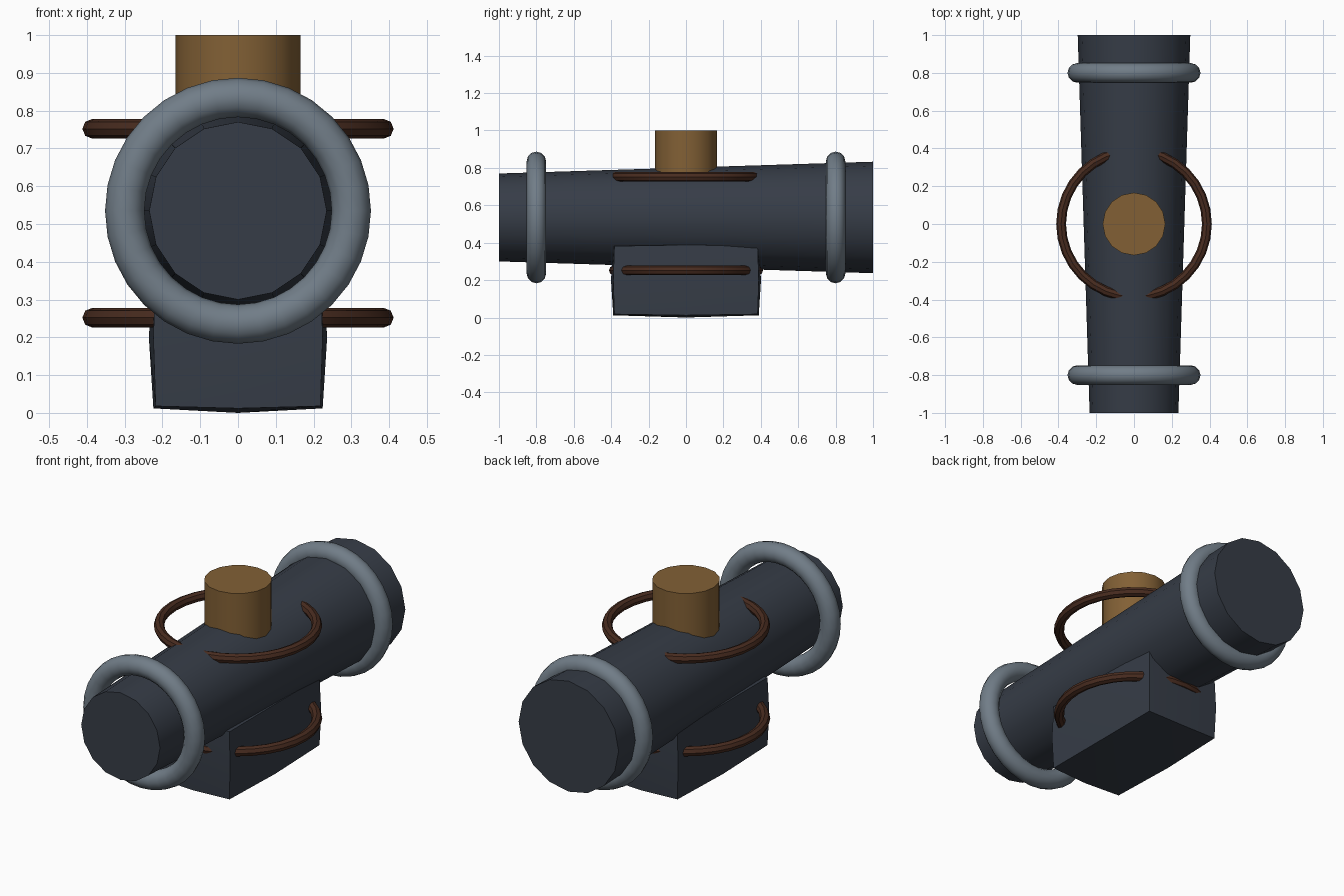
import bpy, bmesh, math

if "Cube" in bpy.data.objects:
    bpy.data.objects.remove(bpy.data.objects["Cube"])


def material(name, rgb):
    m = bpy.data.materials.new(name)
    m.diffuse_color = (*rgb, 1)
    m.use_nodes = True
    m.node_tree.nodes["Principled BSDF"].inputs["Base Color"].default_value = m.diffuse_color
    return m


slate = material("dark_slate", (0.037, 0.046, 0.063))
grey = material("steel_grey", (0.165, 0.205, 0.245))
ochre = material("ochre", (0.225, 0.118, 0.036))
brown = material("dark_brown", (0.066, 0.025, 0.014))


def finish(name, mat):
    ob = bpy.context.object
    ob.name = name
    ob.data.materials.append(mat)
    bpy.ops.object.shade_smooth_by_angle(angle=math.radians(40))
    return ob


def torus(name, mat, loc, rot, major, minor, n_minor):
    bpy.ops.mesh.primitive_torus_add(location=loc, rotation=rot, major_radius=major,
                                     minor_radius=minor, major_segments=32,
                                     minor_segments=n_minor)
    return finish(name, mat)


# Tapered barrel lying along y, wider at the back
bpy.ops.mesh.primitive_cone_add(vertices=16, radius1=0.298, radius2=0.235, depth=2,
                                location=(0, 0, 0.535), rotation=(math.pi / 2, 0, 0))
finish("barrel", slate)

# Steel bands near both ends
for name, y in (("front_band", -0.8), ("back_band", 0.8)):
    torus(name, grey, (0, y, 0.535), (math.pi / 2, 0, 0), 0.30, 0.052, 12)

# Horizontal brown hoops
for name, z in (("lower_hoop", 0.252), ("upper_hoop", 0.752)):
    torus(name, brown, (0, 0, z), (0, 0, 0), 0.386, 0.026, 8)

# Upright stub on top
bpy.ops.mesh.primitive_cylinder_add(vertices=16, radius=0.166, depth=0.4,
                                    location=(0, 0, 0.8))
finish("top_stub", ochre)

# Base block with slightly bulging faces
bpy.ops.mesh.primitive_cube_add(size=2, location=(0, 0, 0.2))
base = bpy.context.object
bm = bmesh.new()
bm.from_mesh(base.data)
bmesh.ops.subdivide_edges(bm, edges=bm.edges[:], cuts=1, use_grid_fill=True)
half = (0.218, 0.383, 0.182)
for v in bm.verts:
    zeros = sum(abs(c) < 0.01 for c in v.co)
    bulge = (0, 0.006, 0.018)[zeros]
    for i in range(3):
        s = v.co[i]
        v.co[i] = s * (half[i] + bulge)
bm.to_mesh(base.data)
bm.free()
finish("base_block", slate)
